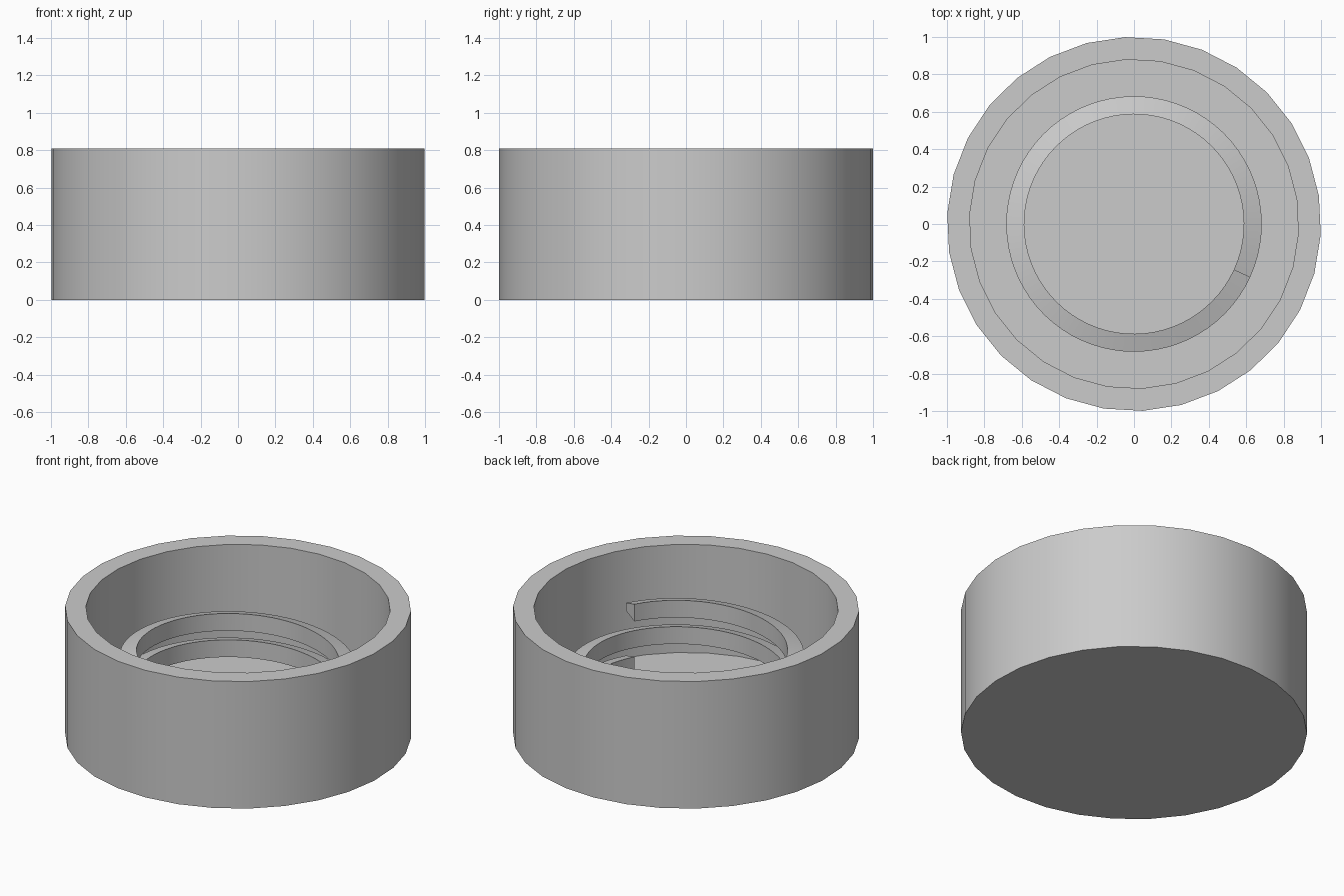
import bpy, bmesh
from math import cos, sin, radians

if "Cube" in bpy.data.objects:
    bpy.data.objects.remove(bpy.data.objects["Cube"])

# Plain grey material
grey = bpy.data.materials.new("plain_grey")
grey.use_nodes = True
colour = (0.6, 0.6, 0.6, 1)
grey.diffuse_color = colour
grey.node_tree.nodes["Principled BSDF"].inputs["Base Color"].default_value = colour


def finish(bm, name):
    bmesh.ops.recalc_face_normals(bm, faces=bm.faces)
    mesh = bpy.data.meshes.new(name)
    bm.to_mesh(mesh)
    bm.free()
    mesh.materials.append(grey)
    obj = bpy.data.objects.new(name, mesh)
    bpy.context.collection.objects.link(obj)
    bpy.ops.object.select_all(action="DESELECT")
    obj.select_set(True)
    bpy.context.view_layer.objects.active = obj
    bpy.ops.object.shade_smooth_by_angle(angle=radians(30))
    return obj


def skin(bm, loops):
    """Join closed loops of vertices and cap both ends."""
    for a, b in zip(loops, loops[1:]):
        for i in range(len(a)):
            j = (i + 1) % len(a)
            bm.faces.new((a[i], a[j], b[j], b[i]))
    bm.faces.new(loops[0])
    bm.faces.new(loops[-1])


# Cup body: outer wall, rim, inner wall and floor
HEIGHT, FLOOR, SIDES = 0.81, 0.12, 30
bm = bmesh.new()
rings = []
for r, z in ((1, 0), (1, HEIGHT), (0.88, HEIGHT), (0.88, FLOOR)):
    angles = [radians(8.7 + 360 * i / SIDES) for i in range(SIDES)]
    rings.append([bm.verts.new((r * cos(a), r * sin(a), z)) for a in angles])
skin(bm, rings)
finish(bm, "cup_body")

# Spiral thread: flared section winding down clockwise inside the cup
SECTION = ((0.587, 0.602), (0.587, 0.492), (0.683, 0.522), (0.683, 0.572))
PITCH, TURNS, STEPS = 0.168, 2, 72
bm = bmesh.new()
rings = []
for i in range(TURNS * STEPS + 1):
    a = radians(-24.5 - 360 * i / STEPS)
    drop = PITCH * i / STEPS
    rings.append([bm.verts.new((r * cos(a), r * sin(a), z - drop)) for r, z in SECTION])
skin(bm, rings)
finish(bm, "spiral_thread")
